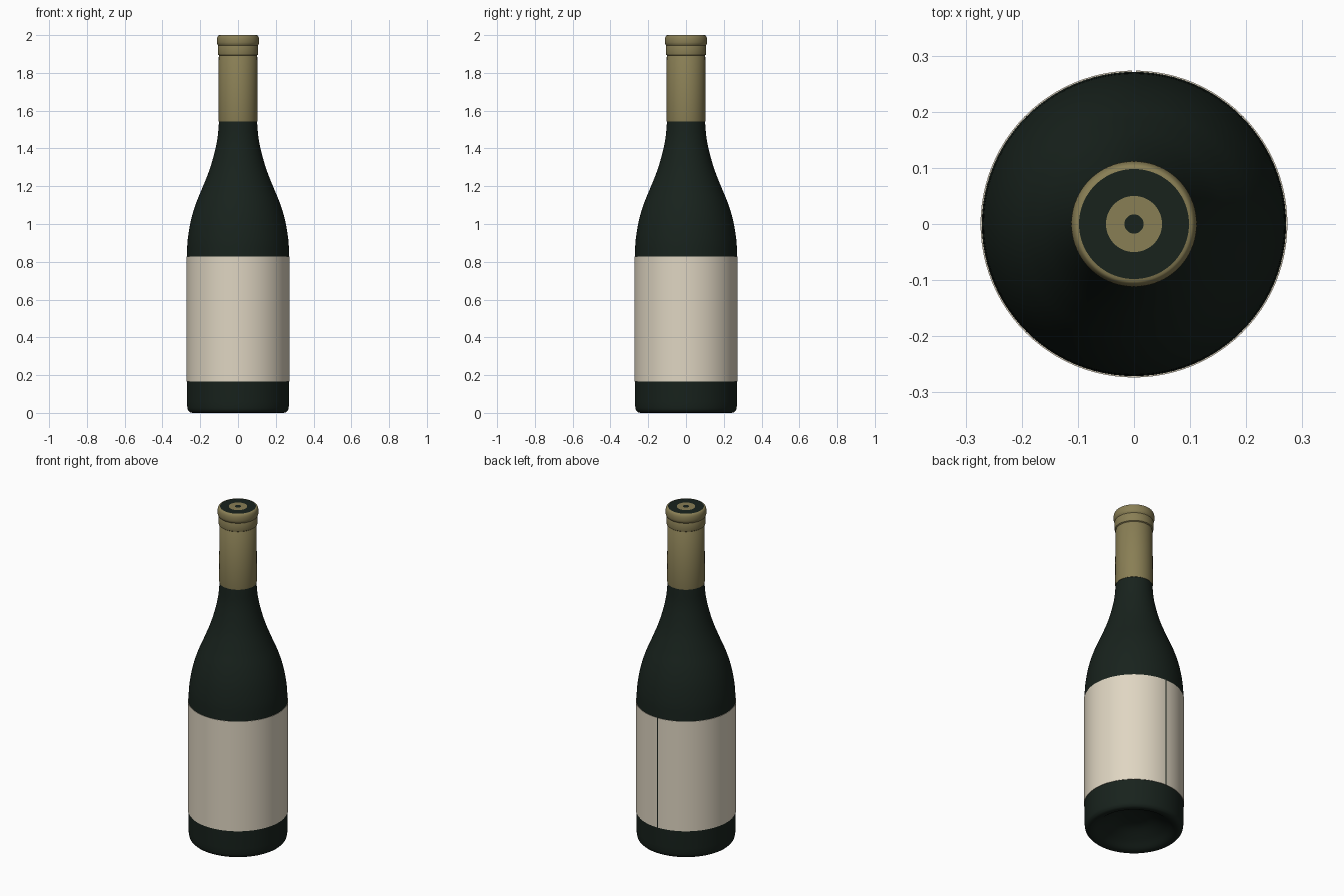
import bpy, bmesh, math
from mathutils import Vector, geometry

if "Cube" in bpy.data.objects:
    bpy.data.objects.remove(bpy.data.objects["Cube"])

SEG = 96


def material(name, rgb):
    m = bpy.data.materials.new(name)
    m.diffuse_color = (*rgb, 1)
    m.use_nodes = True
    m.node_tree.nodes["Principled BSDF"].inputs["Base Color"].default_value = m.diffuse_color
    return m


glass = material("dark_glass", (0.009, 0.016, 0.012))
foil = material("gold_foil", (0.25, 0.21, 0.09))
paper = material("label_paper", (0.74, 0.67, 0.54))


def smooth_curve(pts, steps=6):
    """Round off a coarse (radius, height) curve with a Catmull-Rom spline."""
    p = [Vector(q) for q in pts]
    p = [2 * p[0] - p[1]] + p + [2 * p[-1] - p[-2]]
    out = []
    for a, b, c, d in zip(p, p[1:], p[2:], p[3:]):
        k1, k2 = b + (c - a) / 6, c - (d - b) / 6
        out += [tuple(v) for v in geometry.interpolate_bezier(b, k1, k2, c, steps + 1)[:-1]]
    return out + [tuple(pts[-1])]


def lathe(name, profile, mat, gap=0.0):
    """Spin a profile round z; a gap (radians) leaves an open seam at the back."""
    bm = bmesh.new()
    start = math.pi / 2 + gap / 2
    vs = [bm.verts.new((r * math.cos(start), r * math.sin(start), z)) for r, z in profile]
    es = [bm.edges.new(e) for e in zip(vs, vs[1:])]
    bmesh.ops.spin(bm, geom=vs + es, axis=(0, 0, 1), cent=(0, 0, 0),
                   angle=2 * math.pi - gap, steps=SEG)
    bmesh.ops.remove_doubles(bm, verts=bm.verts, dist=1e-5)
    bmesh.ops.recalc_face_normals(bm, faces=bm.faces)
    me = bpy.data.meshes.new(name)
    bm.to_mesh(me)
    bm.free()
    me.materials.append(mat)
    ob = bpy.data.objects.new(name, me)
    bpy.context.collection.objects.link(ob)
    bpy.context.view_layer.objects.active = ob
    ob.select_set(True)
    bpy.ops.object.shade_smooth_by_angle(angle=math.radians(35))
    ob.select_set(False)
    return ob


# Bottle: hollow punt, rounded heel, straight body, sloping shoulder, neck
punt = smooth_curve([(0, 0.09), (0.09, 0.08), (0.17, 0.04), (0.215, 0.008), (0.24, 0.0)], 4)
heel = smooth_curve([(0.255, 0.003), (0.265, 0.015), (0.269, 0.035), (0.271, 0.06)], 3)
shoulder = smooth_curve([(0.271, 0.83), (0.266, 0.92), (0.249, 1.02), (0.222, 1.11),
                         (0.185, 1.2), (0.15, 1.29), (0.124, 1.38), (0.108, 1.46),
                         (0.1, 1.55)])
lathe("bottle", punt + heel + shoulder + [(0.096, 1.97), (0, 1.97)], glass)

# Paper label wrapped round the body, with a seam at the back
lathe("label", [(0.271, 0.167), (0.2735, 0.167), (0.2735, 0.828), (0.271, 0.828)],
      paper, gap=0.025)

# Foil capsule with a stepped collar and rolled lip
lip = smooth_curve([(0.107, 1.948), (0.111, 1.957), (0.112, 1.972), (0.11, 1.987),
                    (0.105, 1.997), (0.098, 2.0)], 3)
lathe("foil_capsule", [(0.098, 1.543), (0.102, 1.543), (0.103, 1.55), (0.102, 1.885),
                       (0.1, 1.888), (0.1, 1.892), (0.1055, 1.896), (0.107, 1.905),
                       (0.107, 1.94), (0.105, 1.945)] + lip + [(0.098, 1.97)], foil)

# Concentric flat rings on the top
for name, r0, r1, mat in (("top_outer_ring", 0.05, 0.099, glass),
                          ("top_gold_ring", 0.017, 0.05, foil),
                          ("top_centre", 0.0, 0.017, glass)):
    lathe(name, [(r1, 1.99), (r1, 1.999), (r0, 1.999)], mat)
